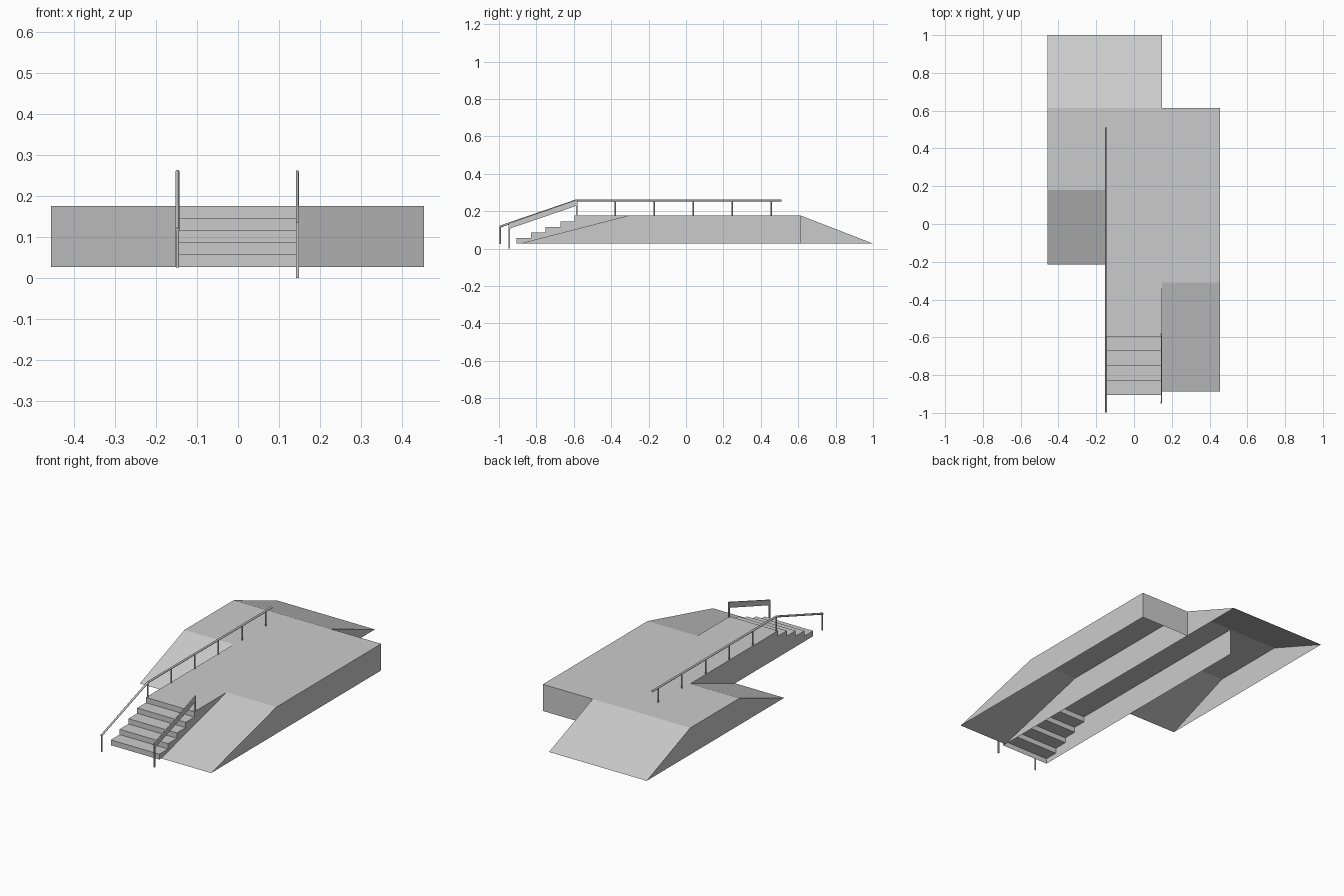
import bpy, bmesh
from mathutils import Vector

if "Cube" in bpy.data.objects:
    bpy.data.objects.remove(bpy.data.objects["Cube"])

LOW, TOP = 0.027, 0.176


def make_object(name, bm):
    mesh = bpy.data.meshes.new(name)
    bm.to_mesh(mesh)
    bm.free()
    ob = bpy.data.objects.new(name, mesh)
    bpy.context.collection.objects.link(ob)
    return ob


def shell(name, profile, x0, x1, left=True, right=True, foot=()):
    """Open-bottomed sheet: a (y, z) profile swept along x, with optional side walls."""
    bm = bmesh.new()
    outline = list(profile) + list(foot)
    a = [bm.verts.new((x0, y, z)) for y, z in outline]
    b = [bm.verts.new((x1, y, z)) for y, z in outline]
    for i in range(len(profile) - 1):
        bm.faces.new((a[i], b[i], b[i + 1], a[i + 1]))
    if left:
        bm.faces.new(a)
    if right:
        bm.faces.new(b[::-1])
    loose = [v for v in bm.verts if not v.link_faces]
    bmesh.ops.delete(bm, geom=loose, context='VERTS')
    return make_object(name, bm)


def bar(name, p, q, radius=0.0055, sides=10):
    """Round bar between two points."""
    p, q = Vector(p), Vector(q)
    d = q - p
    bm = bmesh.new()
    bmesh.ops.create_cone(bm, cap_ends=True, segments=sides, radius1=radius,
                          radius2=radius, depth=d.length)
    rot = d.to_track_quat('Z', 'Y').to_matrix().to_4x4()
    bm.transform(rot)
    bmesh.ops.translate(bm, verts=bm.verts, vec=(p + q) / 2)
    for f in bm.faces:
        f.smooth = len(f.verts) == 4
    for e in bm.edges:
        e.smooth = all(f.smooth for f in e.link_faces)
    return make_object(name, bm)


def plate(name, outline, x, width):
    """Thin solid (y, z) outline centred on x."""
    bm = bmesh.new()
    f = bm.faces.new([bm.verts.new((x - width / 2, y, z)) for y, z in outline])
    ext = bmesh.ops.extrude_face_region(bm, geom=[f])
    verts = [v for v in ext['geom'] if isinstance(v, bmesh.types.BMVert)]
    bmesh.ops.translate(bm, verts=verts, vec=(width, 0, 0))
    bmesh.ops.recalc_face_normals(bm, faces=bm.faces)
    return make_object(name, bm)


# Central walkway with the flight of five steps at the front
steps = [(-0.905, LOW)]
rise = (TOP - LOW) / 5
for i, y in enumerate((-0.905, -0.828, -0.75, -0.672, -0.595)):
    if i:
        steps.append((y, LOW + rise * i))
    steps.append((y, LOW + rise * (i + 1)))
steps.append((0.615, TOP))
shell("walkway_with_steps", steps, -0.153, 0.147, foot=[(0.615, LOW)])

# Right deck with front ramp and upright back wall
shell("right_ramp", [(-0.888, LOW), (-0.31, TOP), (0.615, TOP), (0.615, LOW)],
      0.147, 0.455, left=False)

# Left deck with front ramp, and the full-width back ramp
shell("left_ramp", [(-0.215, LOW), (0.18, TOP), (0.615, TOP), (1.0, LOW)],
      -0.457, -0.153, right=False)
shell("back_ramp", [(0.615, TOP), (1.0, LOW)], -0.153, 0.147,
      left=False, foot=[(0.615, LOW)])

# Long left handrail with posts
XL, RAIL = -0.148, 0.258
bar("left_rail_slope", (XL, -0.996, 0.117), (XL, -0.585, RAIL))
bar("left_rail_level", (XL, -0.588, RAIL), (XL, 0.51, RAIL))
bar("left_post_front", (XL, -0.992, 0.025), (XL, -0.992, 0.118), 0.004)
for i in range(6):
    y = -0.585 + 0.208 * i
    bar(f"left_post_{i + 1}", (XL, y, TOP - 0.002), (XL, y, RAIL), 0.004)

# Short right handrail: sloping flat board on two posts
XR = 0.145
plate("right_rail_board", [(-0.948, 0.105), (-0.582, 0.23), (-0.582, 0.262), (-0.948, 0.135)],
      XR, 0.006)
for name, y, z0, z1 in (("right_post_front", -0.945, 0.0, 0.134),
                        ("right_post_back", -0.585, TOP - 0.002, 0.26)):
    plate(name, [(y - 0.004, z0), (y + 0.004, z0), (y + 0.004, z1), (y - 0.004, z1)], XR, 0.007)
